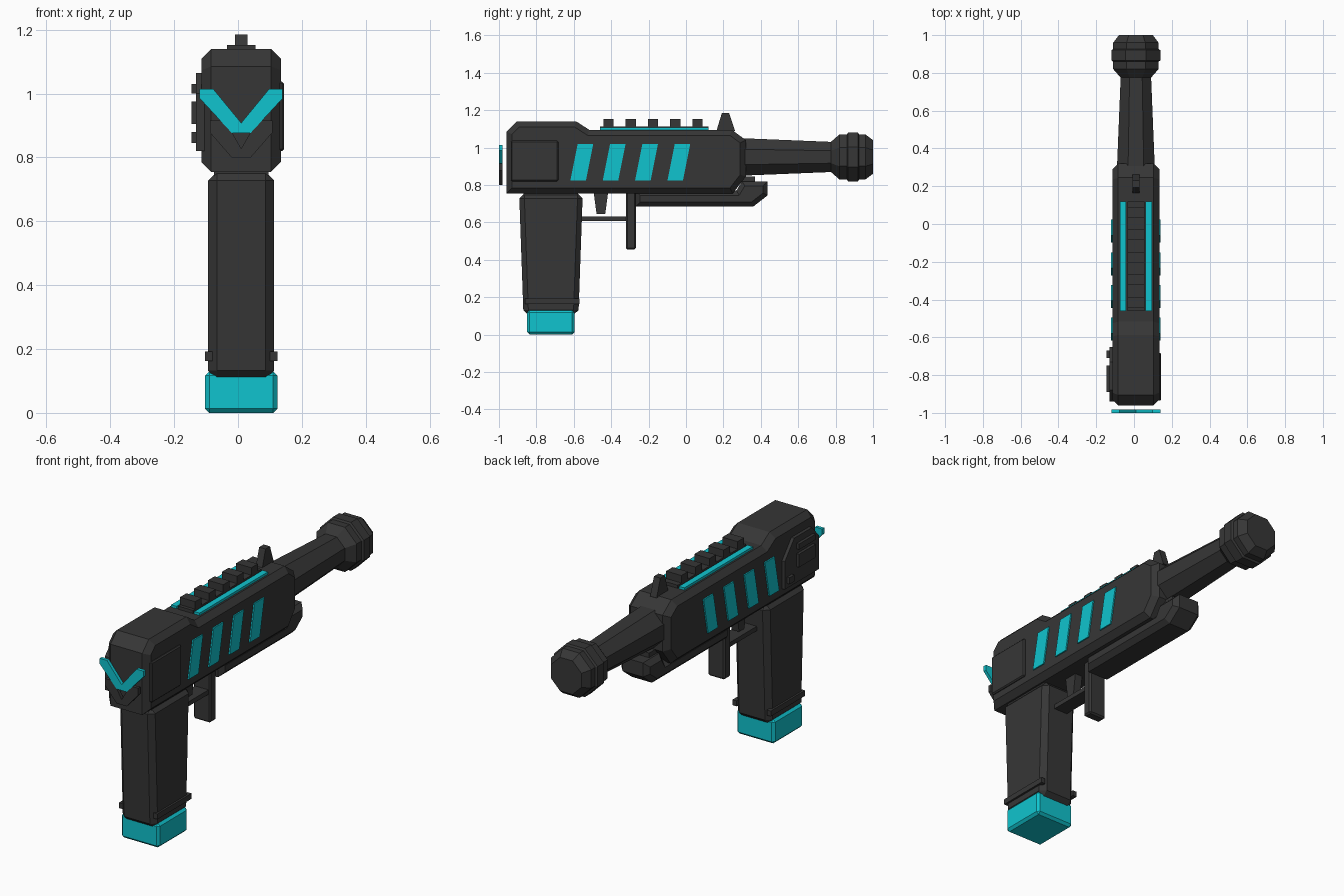
import bpy, bmesh, math
from mathutils import Matrix, Vector

cube = bpy.data.objects.get("Cube")
if cube:
    bpy.data.objects.remove(cube)


def material(name, rgb):
    m = bpy.data.materials.new(name)
    m.use_nodes = True
    m.diffuse_color = (*rgb, 1)
    m.node_tree.nodes["Principled BSDF"].inputs["Base Color"].default_value = (*rgb, 1)
    return m


DARK = material("charcoal", (0.037, 0.037, 0.037))
CYAN = material("cyan", (0.005, 0.55, 0.62))
CX = 0.01      # centre plane of the model
AXIS_Z = 0.95  # height of the barrel axis


def finish(name, bm, mat):
    bmesh.ops.recalc_face_normals(bm, faces=bm.faces)
    mesh = bpy.data.meshes.new(name)
    bm.to_mesh(mesh)
    bm.free()
    mesh.materials.append(mat)
    obj = bpy.data.objects.new(name, mesh)
    bpy.context.collection.objects.link(obj)
    return obj


def prism(name, profile, lo, hi, mat=DARK, chamfer=0, axis="x"):
    """Extrude a (y, z) profile along x, or an (x, z) profile along y; chamfer the rims."""
    def place(p, d):
        return (d, p[0], p[1]) if axis == "x" else (p[0], d, p[1])
    bm = bmesh.new()
    a = [bm.verts.new(place(p, lo)) for p in profile]
    b = [bm.verts.new(place(p, hi)) for p in profile]
    caps = [bm.faces.new(a), bm.faces.new(b)]
    n = len(a)
    for i in range(n):
        j = (i + 1) % n
        bm.faces.new((a[i], a[j], b[j], b[i]))
    bmesh.ops.recalc_face_normals(bm, faces=bm.faces)
    if chamfer:
        rims = [e for f in caps for e in f.edges]
        bmesh.ops.bevel(bm, geom=rims, offset=chamfer, segments=1,
                        profile=0.5, affect="EDGES")
    return finish(name, bm, mat)


def box(name, x, y, z, mat=DARK, chamfer=0):
    bm = bmesh.new()
    bmesh.ops.create_cube(bm, size=1)
    for v in bm.verts:
        v.co = Vector([(r[0] + r[1]) / 2 + c * (r[1] - r[0])
                       for r, c in zip((x, y, z), v.co)])
    if chamfer:
        bmesh.ops.bevel(bm, geom=bm.edges[:], offset=chamfer, segments=1,
                        profile=0.5, affect="EDGES")
    return finish(name, bm, mat)


def mid(half):
    return (CX - half, CX + half)


def octagon_tube(name, rings):
    """Octagonal turned part along y from (y, apothem) rings."""
    bm = bmesh.new()
    loops = []
    for y, apothem in rings:
        r = apothem / math.cos(math.pi / 8)
        angles = [math.pi / 8 + k * math.pi / 4 for k in range(8)]
        loops.append([bm.verts.new((CX + r * math.cos(t), y, AXIS_Z + r * math.sin(t)))
                      for t in angles])
    bm.faces.new(loops[0])
    bm.faces.new(loops[-1])
    for a, b in zip(loops, loops[1:]):
        for k in range(8):
            m = (k + 1) % 8
            bm.faces.new((a[k], a[m], b[m], b[k]))
    return finish(name, bm, DARK)


# Main body
prism("body", [(-0.96, 0.755), (-0.96, 1.085), (-0.905, 1.14), (-0.587, 1.14),
               (-0.517, 1.095), (0.245, 1.095), (0.32, 1.04), (0.32, 0.845),
               (0.25, 0.755)], *mid(0.124), chamfer=0.03)

# Barrel and muzzle
octagon_tube("barrel", [(0.30, 0.1), (0.79, 0.08)])
octagon_tube("muzzle", [(0.772, 0.078), (0.82, 0.12), (0.86, 0.12), (0.866, 0.13),
                        (0.92, 0.13), (0.926, 0.12), (0.96, 0.12), (1.0, 0.09)])

# Underside rail with its connector
prism("under_rail", [(-0.27, 0.685), (-0.27, 0.77), (0.27, 0.77), (0.30, 0.82),
                     (0.437, 0.82), (0.437, 0.745), (0.36, 0.685)],
      *mid(0.085), chamfer=0.025)
box("rail_connector", mid(0.05), (0.27, 0.37), (0.81, 0.845))

# Grip: tapered block with chamfered edges
bm = bmesh.new()
bmesh.ops.create_cube(bm, size=1)
for v in bm.verts:
    half = 0.17 if v.co.z > 0 else 0.147
    v.co = (CX + v.co.x * 0.207, -0.722 + math.copysign(half, v.co.y),
            0.755 if v.co.z > 0 else 0.105)
bmesh.ops.bevel(bm, geom=bm.edges[:], offset=0.027, segments=1,
                profile=0.5, affect="EDGES")
finish("grip", bm, DARK)
box("grip_neck", mid(0.085), (-0.87, -0.58), (0.72, 0.77))
box("grip_base", mid(0.113), (-0.849, -0.597), (0, 0.13), CYAN, 0.013)
for side, s in (("right", -1), ("left", 1)):
    box("grip_band_" + side, sorted((CX + s * 0.09, CX + s * 0.114)),
        (-0.86, -0.57), (0.163, 0.192))

# Trigger and guard
prism("trigger", [(-0.495, 0.77), (-0.415, 0.77), (-0.432, 0.645), (-0.478, 0.645)],
      *mid(0.022))
box("guard_bar", mid(0.04), (-0.57, -0.30), (0.608, 0.632))
box("guard_post", mid(0.05), (-0.322, -0.268), (0.455, 0.77), chamfer=0.008)

# Top rail, teeth, light strips and sight
box("top_rail", mid(0.045), (-0.46, 0.12), (1.085, 1.112))
for i in range(5):
    y = -0.442 + i * 0.119
    box(f"rail_tooth_{i + 1}", mid(0.045), (y, y + 0.055), (1.10, 1.152))
for side, s in (("right", -1), ("left", 1)):
    box("top_light_" + side, sorted((CX + s * 0.052, CX + s * 0.084)),
        (-0.46, 0.12), (1.09, 1.108), CYAN)
prism("sight", [(0.163, 1.09), (0.192, 1.185), (0.23, 1.185), (0.262, 1.09)], *mid(0.019))

# Slanted light panels on both sides
for side, s in (("right", -1), ("left", 1)):
    for i in range(4):
        y = -0.618 + i * 0.173
        prism(f"side_light_{side}_{i + 1}",
              [(y, 0.825), (y + 0.083, 0.825), (y + 0.122, 1.02), (y + 0.039, 1.02)],
              *sorted((CX + s * 0.122, CX + s * 0.131)), mat=CYAN)

# Side covers
box("left_cover", (0.125, 0.144), (-0.935, -0.683), (0.82, 1.037), chamfer=0.006)
prism("right_cover", [(-0.94, 0.82), (-0.94, 1.0), (-0.88, 1.065), (-0.73, 1.065),
                      (-0.65, 0.97), (-0.65, 0.82)], -0.131, -0.105)
box("right_cover_panel", (-0.146, -0.12), (-0.89, -0.75), (0.905, 0.975))
box("right_cover_bar", (-0.146, -0.12), (-0.89, -0.75), (1.0, 1.03))
box("right_cover_button", (-0.146, -0.12), (-0.71, -0.67), (0.845, 0.88))

# Chevrons floating at the front
def chevron(name, half, top, edge, low, inner_x, inner_z, mat):
    side = [(half, edge), (half, top), (inner_x, top)]
    pts = [(CX - x, z) for x, z in side] + [(CX, inner_z)]
    pts += [(CX + x, z) for x, z in reversed(side)]
    pts += [(CX + 0.03, low), (CX - 0.03, low)]
    prism(name, pts, -1.0, -0.982, mat, axis="y")


chevron("front_chevron", 0.13, 1.015, 0.985, 0.877, 0.088, 0.908, CYAN)
chevron("lower_chevron", 0.098, 0.915, 0.878, 0.80, 0.05, 0.828, DARK)
